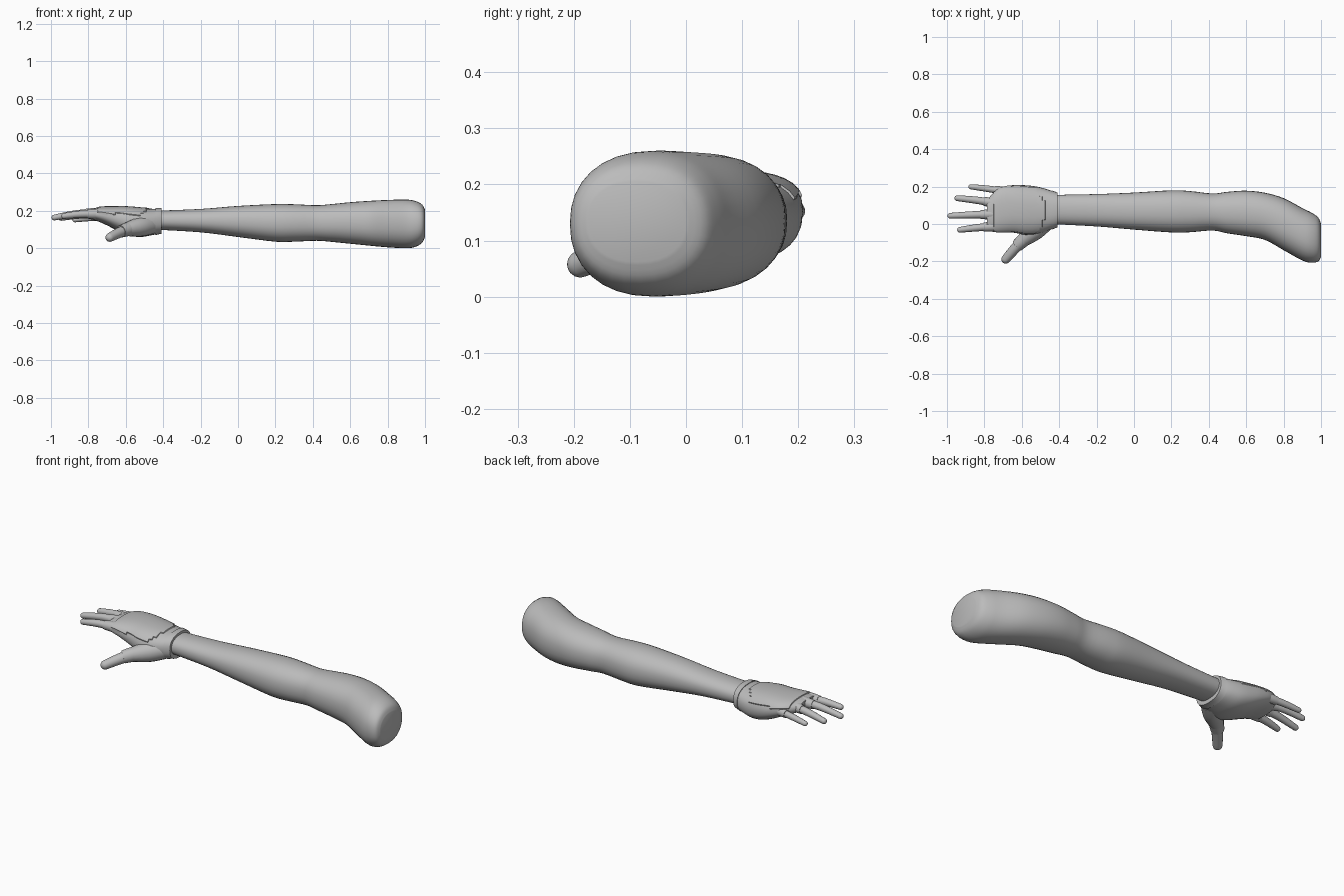
import bpy, bmesh, math
from mathutils import Vector

cube = bpy.data.objects.get("Cube")
if cube:
    bpy.data.objects.remove(cube, do_unlink=True)

grey = bpy.data.materials.new("plain_grey")
grey.use_nodes = True
grey.diffuse_color = (0.5, 0.5, 0.5, 1)
grey.node_tree.nodes["Principled BSDF"].inputs["Base Color"].default_value = (0.5, 0.5, 0.5, 1)


def smooth_path(points, steps):
    """Catmull-Rom interpolation through a list of tuples."""
    pts = [Vector(p) for p in points]
    out = []
    for i in range(len(pts) - 1):
        a, b, c, d = pts[max(i - 1, 0)], pts[i], pts[i + 1], pts[min(i + 2, len(pts) - 1)]
        for s in range(steps):
            t = s / steps
            out.append(b + (c - a) * (t / 2)
                       + (a * 2 - b * 5 + c * 4 - d) * (t * t / 2)
                       + (b * 3 - a - c * 3 + d) * (t ** 3 / 2))
    return out + [pts[-1]]


def finish(name, bm, angle=40):
    mesh = bpy.data.meshes.new(name)
    bmesh.ops.recalc_face_normals(bm, faces=bm.faces)
    bm.to_mesh(mesh)
    bm.free()
    mesh.materials.append(grey)
    obj = bpy.data.objects.new(name, mesh)
    bpy.context.collection.objects.link(obj)
    bpy.ops.object.select_all(action='DESELECT')
    obj.select_set(True)
    bpy.context.view_layer.objects.active = obj
    bpy.ops.object.shade_smooth_by_angle(angle=math.radians(angle))
    return obj


def skin(rings):
    """Join equal rings of points into a closed skin."""
    bm = bmesh.new()
    loops = [[bm.verts.new(p) for p in ring] for ring in rings]
    n = len(loops[0])
    for a, b in zip(loops, loops[1:]):
        for i in range(n):
            j = (i + 1) % n
            bm.faces.new((a[i], a[j], b[j], b[i]))
    bm.faces.new(loops[0])
    bm.faces.new(loops[-1])
    return bm


def section(x, y0, y1, z0, z1, power, sides=32):
    ring = []
    for i in range(sides):
        a = math.tau * i / sides
        c, s = math.cos(a), math.sin(a)
        ring.append(Vector((x,
                            (y0 + y1) / 2 + (y1 - y0) / 2 * math.copysign(abs(c) ** (2 / power), c),
                            (z0 + z1) / 2 + (z1 - z0) / 2 * math.copysign(abs(s) ** (2 / power), s))))
    return ring


def body(rows, power, steps=4):
    """Rows are (x, y_min, y_max, z_min, z_max) grouped in two vectors."""
    pos = smooth_path([r[:3] for r in rows], steps)
    height = smooth_path([r[3:] for r in rows], steps)
    return skin([section(*p, *h, power) for p, h in zip(pos, height)])


def tube(name, points, radii, flat_end=False, sides=16):
    """Round tube along a path, with a rounded tip unless flat_end."""
    path = smooth_path(points, 3)
    rad = [v[0] for v in smooth_path([(r, 0) for r in radii], 3)]
    end_dir = (path[-1] - path[-2]).normalized()
    if not flat_end:
        tip, r = path[-1].copy(), rad[-1]
        for k in range(1, 6):
            a = math.radians(17 * k)
            path.append(tip + end_dir * r * math.sin(a))
            rad.append(r * math.cos(a))
    rings = []
    for i, p in enumerate(path):
        d = (path[min(i + 1, len(path) - 1)] - path[max(i - 1, 0)]).normalized()
        u = d.cross(Vector((0, 0, 1))).normalized()
        v = u.cross(d)
        rings.append([p + (u * math.cos(math.tau * k / sides)
                           + v * math.sin(math.tau * k / sides)) * rad[i]
                      for k in range(sides)])
    return finish(name, skin(rings))


# Forearm, elbow and upper arm in one smooth skin
arm = [
    (-.45, 0, .155, .10, .20),
    (-.2, -.013, .16, .085, .21),
    (0, -.03, .168, .06, .226),
    (.2, -.045, .18, .035, .236),
    (.3, -.044, .176, .035, .235),
    (.42, -.035, .163, .04, .23),
    (.5, -.05, .172, .034, .236),
    (.6, -.065, .178, .024, .246),
    (.7, -.085, .167, .014, .253),
    (.8, -.14, .138, .005, .258),
    (.9, -.195, .085, 0, .26),
    (.95, -.207, .06, .008, .252),
    (.985, -.2, .035, .03, .233),
    (1, -.175, 0, .062, .205),
]
finish("arm", body(arm, 2.25))

# Gloved palm, widest at the thumb mound and thin at the knuckles
palm = [
    (-.415, -.016, .166, .08, .212),
    (-.46, -.035, .184, .07, .211),
    (-.52, -.055, .2, .06, .215),
    (-.58, -.058, .207, .068, .22),
    (-.64, -.047, .208, .092, .222),
    (-.7, -.045, .2, .122, .221),
    (-.74, -.044, .178, .14, .218),
    (-.785, -.035, .13, .155, .21),
]
bm = body(palm, 2.4)
bmesh.ops.recalc_face_normals(bm, faces=bm.faces)

# Raised panel on the back of the hand with a rounded wrist edge
panel = []
for f in bm.faces:
    c = f.calc_center_median()
    wrist_edge = -.47 - 4 * (c.y - .07) ** 2
    if f.normal.z > .45 and -.755 < c.x < wrist_edge:
        panel.append(f)
bmesh.ops.inset_region(bm, faces=panel, thickness=.003, depth=.004)
finish("glove_palm", bm, 30)

# Cuff band at the wrist opening
cuff = [
    (-.408, -.017, .168, .077, .214),
    (-.425, -.024, .174, .074, .215),
    (-.44, -.030, .180, .070, .215),
]
finish("glove_cuff", body(cuff, 2.4, 2))

# Fingers, each with a short glove sleeve at its base
fingers = {
    "index": ((-.72, -.01, .184), (-.84, -.02, .182), (-.93, -.031, .172), .018),
    "middle": ((-.72, .053, .19), (-.86, .049, .185), (-.982, .044, .164), .018),
    "ring": ((-.70, .105, .185), (-.84, .127, .178), (-.945, .138, .162), .018),
    "little": ((-.66, .17, .170), (-.78, .188, .163), (-.872, .199, .152), .016),
}
for label, (base, mid, tip, r) in fingers.items():
    tube(label + "_finger", (base, mid, tip), (r * 1.2, r * 1.08, r * .85))
    b, m = Vector(base), Vector(mid)
    tube(label + "_sleeve", (b, b.lerp(m, .4), b.lerp(m, .72)),
         (r * 1.6, r * 1.5, r * 1.3), flat_end=True)

# Thumb with its mound and sleeve
tube("thumb_mound", ((-.47, .02, .125), (-.53, -.035, .113), (-.6, -.092, .1)),
     (.052, .052, .035), flat_end=True)
tube("thumb_sleeve", ((-.585, -.08, .103), (-.605, -.098, .097), (-.625, -.117, .09)),
     (.038, .036, .033), flat_end=True)
tube("thumb", ((-.58, -.075, .105), (-.635, -.13, .083), (-.685, -.188, .058)),
     (.03, .028, .024))
